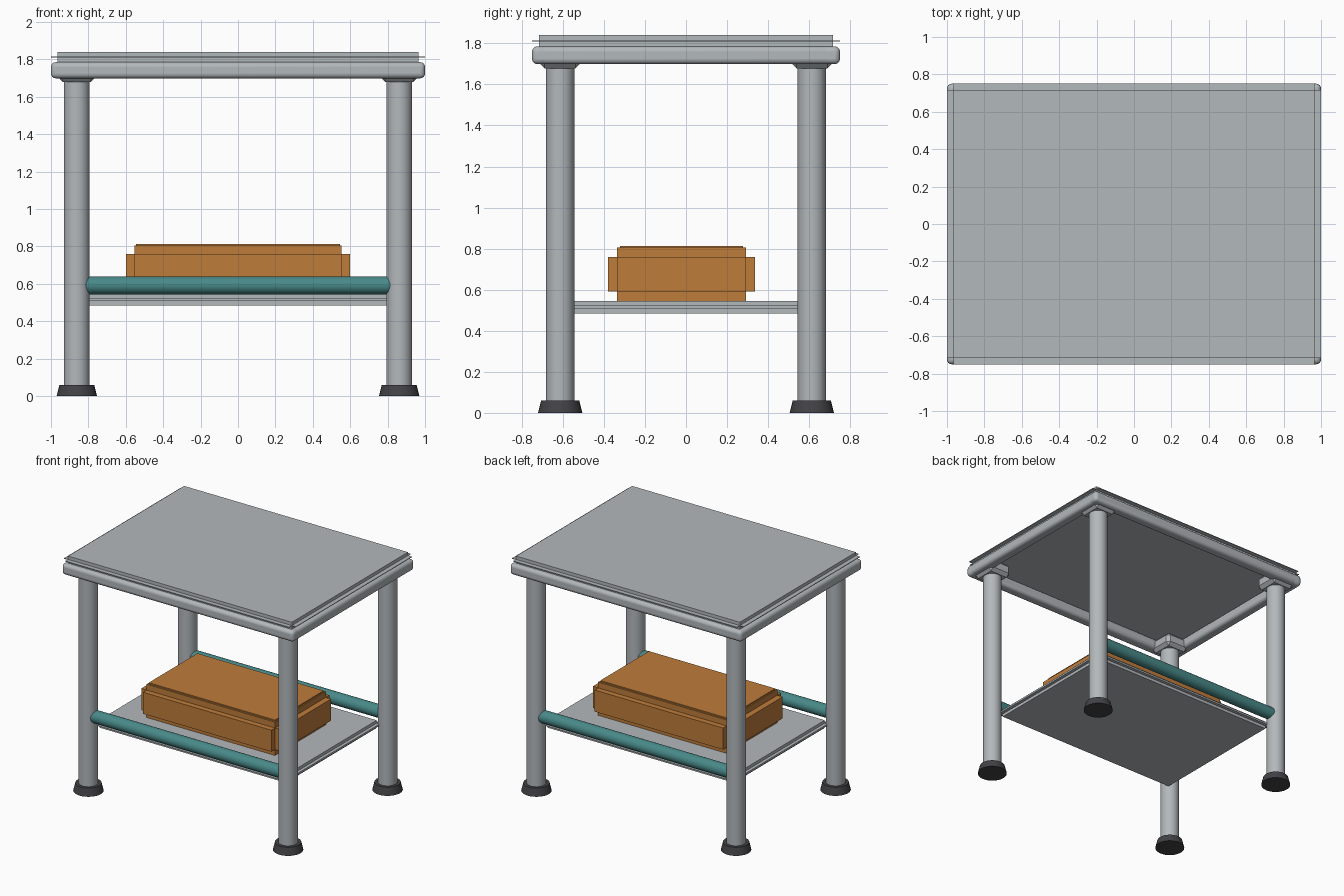
import bpy
import bmesh
import math
from mathutils import Matrix, Vector

cube = bpy.data.objects.get("Cube")
if cube:
    bpy.data.objects.remove(cube, do_unlink=True)


def material(name, rgb):
    m = bpy.data.materials.new(name)
    m.use_nodes = True
    m.diffuse_color = (*rgb, 1)
    m.node_tree.nodes["Principled BSDF"].inputs["Base Color"].default_value = (*rgb, 1)
    return m


METAL = material("brushed grey metal", (0.45, 0.48, 0.5))
RUBBER = material("dark rubber", (0.055, 0.055, 0.062))
TEAL = material("teal paint", (0.066, 0.25, 0.25))
CARD = material("brown cardboard", (0.52, 0.2, 0.042))


def finish(name, bm, mat, smooth=False, bevel=0):
    mesh = bpy.data.meshes.new(name)
    bm.to_mesh(mesh)
    bm.free()
    mesh.materials.append(mat)
    obj = bpy.data.objects.new(name, mesh)
    bpy.context.collection.objects.link(obj)
    if bevel:
        mod = obj.modifiers.new("rounded edges", "BEVEL")
        mod.width = bevel
        mod.segments = 4 if smooth else 1
    if smooth:
        bpy.ops.object.select_all(action="DESELECT")
        obj.select_set(True)
        bpy.context.view_layer.objects.active = obj
        bpy.ops.object.shade_smooth_by_angle(angle=math.radians(35))
    return obj


def add_box(bm, centre, size):
    bmesh.ops.create_cube(bm, size=1, matrix=Matrix.Translation(centre) @ Matrix.Diagonal((*size, 1)))


def box(name, centre, size, mat, **kw):
    bm = bmesh.new()
    add_box(bm, centre, size)
    return finish(name, bm, mat, **kw)


def cylinder(name, centre, r1, r2, depth, mat, axis="Z"):
    bm = bmesh.new()
    turn = Matrix.Rotation(math.pi / 2, 4, "Y") if axis == "X" else Matrix()
    bmesh.ops.create_cone(bm, cap_ends=True, segments=32, radius1=r1, radius2=r2,
                          depth=depth, matrix=Matrix.Translation(centre) @ turn)
    return finish(name, bm, mat, smooth=True)


def stepped_box(name, centre, size, inset, mat):
    """Core block with a raised panel on each of its four sides."""
    bm = bmesh.new()
    c, s, i = Vector(centre), Vector(size), Vector(inset)
    core = s - 2 * i
    add_box(bm, c, (core.x, core.y, s.z))
    for side in (-1, 1):
        add_box(bm, c + Vector((side * (s.x - i.x) / 2, 0, 0)), (i.x, core.y, core.z))
        add_box(bm, c + Vector((0, side * (s.y - i.y) / 2, 0)), (core.x, i.y, core.z))
    return finish(name, bm, mat)


LEG_X, LEG_Y = 0.862, 0.613

# Four legs with rubber feet and corner blocks
for sx, x_name in ((1, "left"), (-1, "right")):
    for sy, y_name in ((-1, "front"), (1, "back")):
        x, y, tag = sx * LEG_X, sy * LEG_Y, f"{y_name}_{x_name}"
        cylinder(f"{tag}_leg", (x, y, 0.875), 0.069, 0.069, 1.65, METAL)
        cylinder(f"{tag}_foot", (x, y, 0.03), 0.108, 0.093, 0.06, RUBBER)
        box(f"{tag}_corner_block", (x, y, 1.731), (0.2, 0.2, 0.105), METAL, bevel=0.025)

# Rounded rail frame under the top
RAIL = 0.086
for s, names in ((-1, ("front", "right")), (1, ("back", "left"))):
    box(f"{names[0]}_rail", (0, s * (0.75 - RAIL / 2), 1.742), (2, RAIL, RAIL),
        METAL, smooth=True, bevel=0.025)
    box(f"{names[1]}_rail", (s * (1 - RAIL / 2), 0, 1.742), (RAIL, 1.5, RAIL),
        METAL, smooth=True, bevel=0.025)

# Table top and lower shelf
stepped_box("table_top", (0, 0, 1.812), (2, 1.5, 0.056), (0.034, 0.034, 0.0255), METAL)
stepped_box("lower_shelf", (0, 0, 0.515), (1.66, 1.17, 0.06), (0.025, 0.025, 0.023), METAL)

# Teal guard bars along the shelf
for s, tag in ((-1, "front"), (1, "back")):
    cylinder(f"{tag}_guard_bar", (0, s * LEG_Y, 0.592), 0.048, 0.048, 1.68, TEAL, axis="X")

# Cardboard box with a thin lid
stepped_box("cardboard_box", (0, -0.022, 0.675), (1.2, 0.715, 0.26), (0.046, 0.044, 0.046), CARD)
box("box_lid", (0, -0.022, 0.8095), (1.09, 0.6, 0.009), CARD)
